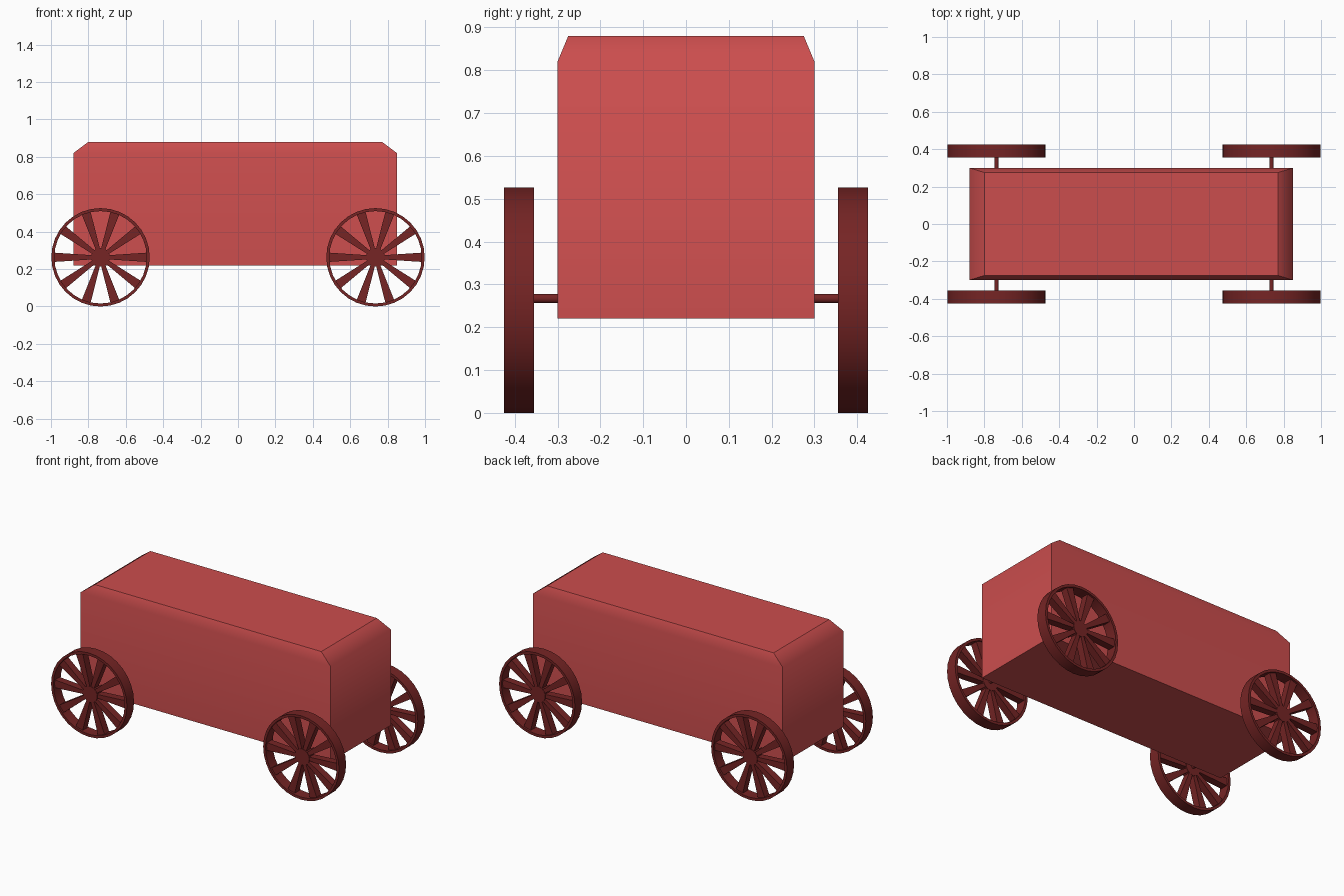
import bpy, bmesh, math
from mathutils import Matrix, Vector

if "Cube" in bpy.data.objects:
    bpy.data.objects.remove(bpy.data.objects["Cube"])


def material(name, color):
    m = bpy.data.materials.new(name)
    m.diffuse_color = color
    m.use_nodes = True
    m.node_tree.nodes["Principled BSDF"].inputs["Base Color"].default_value = m.diffuse_color
    return m


red = material("red_paint", (0.60, 0.075, 0.075, 1))
dark = material("dark_red_wood", (0.18, 0.018, 0.018, 1))


def add_object(name, bm, mat):
    bmesh.ops.recalc_face_normals(bm, faces=bm.faces)
    mesh = bpy.data.meshes.new(name)
    bm.to_mesh(mesh)
    bm.free()
    mesh.materials.append(mat)
    ob = bpy.data.objects.new(name, mesh)
    bpy.context.collection.objects.link(ob)
    return ob


# Wagon body: stacked rectangles, tapering at the roof edge
bm = bmesh.new()
sections = [(-0.88, 0.85, 0.30, 0.22), (-0.88, 0.85, 0.30, 0.82), (-0.80, 0.77, 0.275, 0.88)]
rings = [[bm.verts.new(p) for p in ((a, -w, z), (b, -w, z), (b, w, z), (a, w, z))]
         for a, b, w, z in sections]
for low, high in zip(rings, rings[1:]):
    for i in range(4):
        j = (i + 1) % 4
        bm.faces.new((low[i], low[j], high[j], high[i]))
bm.faces.new(rings[0][::-1])
bm.faces.new(rings[-1])
for f in bm.faces:
    f.smooth = True
# only the fold under the roof stays soft
for e in bm.edges:
    e.smooth = all(v in rings[1] for v in e.verts)
add_object("body", bm, red)

WHEEL_X, WHEEL_Y, WHEEL_Z = 0.735, 0.39, 0.263
SPOKES = 10


def cylinder(bm, radius, depth, segments):
    bmesh.ops.create_cone(bm, cap_ends=True, segments=segments, radius1=radius, radius2=radius,
                          depth=depth, matrix=Matrix.Rotation(math.pi / 2, 4, 'X'))


def wheel_mesh():
    bm = bmesh.new()
    # rim: rectangular section swept around the axle
    section = ((0.247, -0.035), (0.263, -0.035), (0.263, 0.035), (0.247, 0.035))
    verts = [bm.verts.new((r, y, 0)) for r, y in section]
    edges = [bm.edges.new((verts[i], verts[(i + 1) % 4])) for i in range(4)]
    bmesh.ops.spin(bm, geom=verts + edges, axis=(0, 1, 0), cent=(0, 0, 0),
                   angle=2 * math.pi, steps=32, use_merge=True)
    bmesh.ops.remove_doubles(bm, verts=bm.verts, dist=1e-5)
    # hub
    cylinder(bm, 0.05, 0.05, 20)
    # spokes widening towards the rim
    for k in range(SPOKES):
        rot = Matrix.Rotation(2 * math.pi * k / SPOKES, 4, 'Y')
        made = bmesh.ops.create_cube(bm, size=1)["verts"]
        for v in made:
            outer = v.co.x > 0
            half = 0.025 if outer else 0.011
            v.co = rot @ Vector((0.252 if outer else 0.04,
                                 math.copysign(0.023, v.co.y), math.copysign(half, v.co.z)))
    return bm


def smooth(ob):
    bpy.ops.object.select_all(action='DESELECT')
    ob.select_set(True)
    bpy.context.view_layer.objects.active = ob
    bpy.ops.object.shade_smooth_by_angle(angle=math.radians(30))


# Four wheels sharing one mesh
first = add_object("wheel", wheel_mesh(), dark)
smooth(first)
spots = [(sx, sy) for sx in (-1, 1) for sy in (-1, 1)]
for n, (sx, sy) in enumerate(spots):
    ob = first if n == 0 else first.copy()
    if n:
        bpy.context.collection.objects.link(ob)
    ob.name = ("left" if sx < 0 else "right") + ("_front" if sy < 0 else "_back") + "_wheel"
    ob.location = (sx * WHEEL_X, sy * WHEEL_Y, WHEEL_Z)

# Axles joining each pair of wheels
for name, x in (("left_axle", -WHEEL_X), ("right_axle", WHEEL_X)):
    bm = bmesh.new()
    cylinder(bm, 0.011, 0.78, 16)
    axle = add_object(name, bm, dark)
    axle.location = (x, 0, 0.267)
    smooth(axle)
